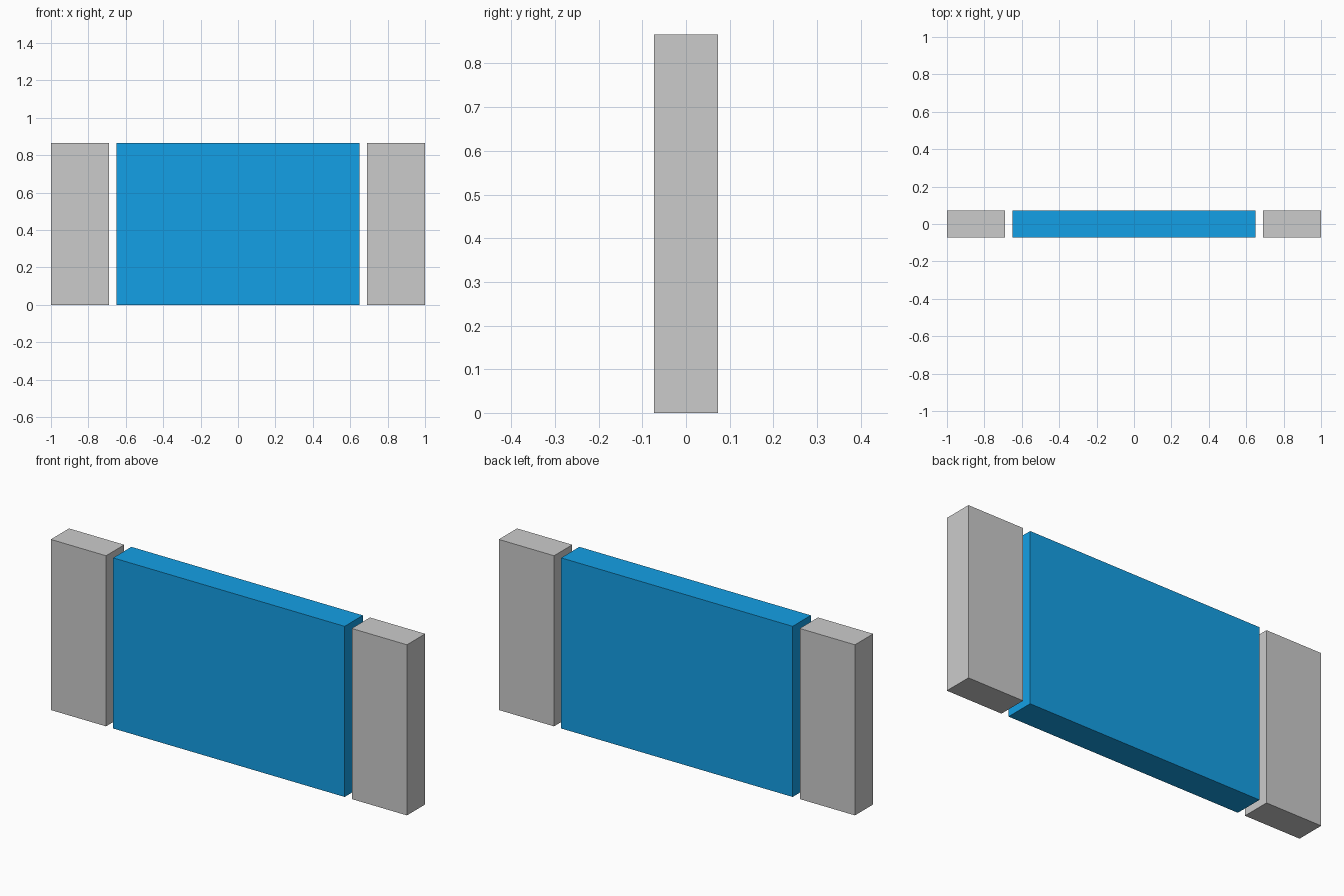
import bpy

if "Cube" in bpy.data.objects:
    bpy.data.objects.remove(bpy.data.objects["Cube"])

HEIGHT, DEPTH = 0.866, 0.146


def slab(name, x0, x1):
    """Upright box standing on the ground between x0 and x1."""
    bpy.ops.mesh.primitive_cube_add(size=1, location=((x0 + x1) / 2, 0, HEIGHT / 2))
    ob = bpy.context.object
    ob.name = name
    ob.scale = (x1 - x0, DEPTH, HEIGHT)
    bpy.ops.object.transform_apply(location=False, rotation=False, scale=True)
    return ob


# Wide coloured centre panel
blue = bpy.data.materials.new("blue")
blue.diffuse_color = (0.007, 0.35, 0.79, 1)
blue.use_nodes = True
blue.node_tree.nodes["Principled BSDF"].inputs["Base Color"].default_value = blue.diffuse_color
slab("centre_panel", -0.65, 0.65).data.materials.append(blue)

# Narrow side panels, separated by small gaps
slab("left_panel", -1.0, -0.69)
slab("right_panel", 0.69, 1.0)
